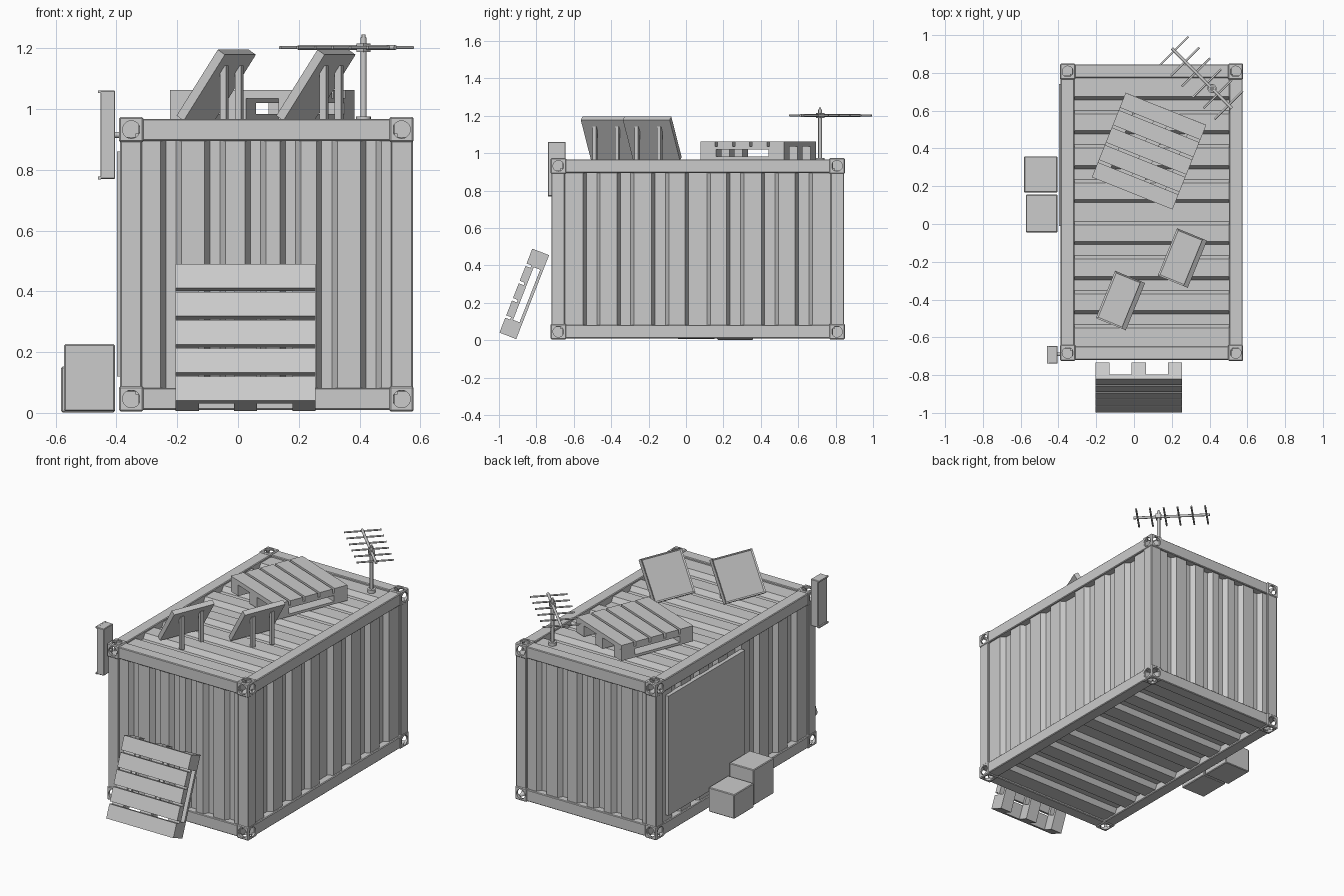
import bpy, bmesh, math
from mathutils import Matrix, Vector

old = bpy.data.objects.get("Cube")
if old:
    bpy.data.objects.remove(old, do_unlink=True)

grey = bpy.data.materials.new("plain grey")
grey.use_nodes = True
grey.diffuse_color = (0.6, 0.6, 0.6, 1)
grey.node_tree.nodes["Principled BSDF"].inputs["Base Color"].default_value = (0.6, 0.6, 0.6, 1)


def link(name, mesh, matrix=None):
    ob = bpy.data.objects.new(name, mesh)
    bpy.context.scene.collection.objects.link(ob)
    if not mesh.materials:
        mesh.materials.append(grey)
    if matrix is not None:
        ob.matrix_world = matrix
    return ob


def to_mesh(name, bm, matrix=None):
    mesh = bpy.data.meshes.new(name)
    bm.to_mesh(mesh)
    bm.free()
    return link(name, mesh, matrix)


def add_box(bm, lo, hi):
    lo, hi = Vector(lo), Vector(hi)
    size = Matrix.Diagonal((*(hi - lo), 1))
    bmesh.ops.create_cube(bm, size=1, matrix=Matrix.Translation((lo + hi) / 2) @ size)


def box(name, lo, hi, matrix=None, bevel=0.0):
    bm = bmesh.new()
    add_box(bm, lo, hi)
    ob = to_mesh(name, bm, matrix)
    if bevel:
        mod = ob.modifiers.new("Bevel", 'BEVEL')
        mod.width, mod.segments = bevel, 1
    return ob


def rod(name, start, end, radius, sides=12):
    start, end = Vector(start), Vector(end)
    axis = end - start
    bm = bmesh.new()
    bmesh.ops.create_cone(bm, cap_ends=True, segments=sides, radius1=radius,
                          radius2=radius, depth=axis.length)
    turn = axis.to_track_quat('Z', 'Y').to_matrix().to_4x4()
    ob = to_mesh(name, bm, Matrix.Translation((start + end) / 2) @ turn)
    for face in ob.data.polygons:
        face.use_smooth = len(face.vertices) == 4
    return ob


# Container extents
X0, X1, Y0, Y1, Z0, Z1 = -0.388, 0.575, -0.72, 0.845, 0.01, 0.967
CX, CY = (X0 + X1) / 2, (Y0 + Y1) / 2
RAIL, CAST = 0.072, 0.06

# Frame: posts and rails that run between the corner blocks
for side, xa, xb in (("right", X0, X0 + RAIL), ("left", X1 - RAIL, X1)):
    for end, ya, yb in (("front", Y0, Y0 + RAIL), ("back", Y1 - RAIL, Y1)):
        box(f"{end}_{side}_post", (xa, ya, Z0 + CAST), (xb, yb, Z1 - CAST), bevel=0.004)
    for level, za, zb in (("bottom", Z0, Z0 + RAIL), ("top", Z1 - RAIL, Z1)):
        box(f"{level}_{side}_rail", (xa, Y0 + CAST, za), (xb, Y1 - CAST, zb), bevel=0.004)
for end, ya, yb in (("front", Y0, Y0 + RAIL), ("back", Y1 - RAIL, Y1)):
    for level, za, zb in (("bottom", Z0, Z0 + RAIL), ("top", Z1 - RAIL, Z1)):
        box(f"{level}_{end}_rail", (X0 + CAST, ya, za), (X1 - CAST, yb, zb), bevel=0.004)

# Corner blocks with round holes on every axis
block = box("corner_block_base", (-0.04, -0.0425, -0.0415), (0.04, 0.0425, 0.0415), bevel=0.005)
cutters = []
for axis in (Vector((1, 0, 0)), Vector((0, 1, 0)), Vector((0, 0, 1))):
    cutter = rod("hole_cutter", -axis * 0.1, axis * 0.1, 0.029, 20)
    cutter.hide_render = True
    cutters.append(cutter)
    mod = block.modifiers.new("Hole", 'BOOLEAN')
    mod.operation, mod.solver, mod.object = 'DIFFERENCE', 'EXACT', cutter
bpy.context.view_layer.update()
block_mesh = bpy.data.meshes.new_from_object(block.evaluated_get(bpy.context.evaluated_depsgraph_get()))
for helper in cutters + [block]:
    bpy.data.objects.remove(helper, do_unlink=True)
for x in (X0 + 0.037, X1 - 0.037):
    for y in (Y0 + 0.038, Y1 - 0.038):
        for z in (0.046, 0.932):
            link("corner_block", block_mesh, Matrix.Translation((x, y, z)))


# Corrugated sheets: each slope switches between the outer and inner level
def sheet(name, slopes, half, place, depth=0.03, run=0.009):
    profile, level = [(-half, 0)], 0
    for s in slopes:
        profile.append((s - run, level))
        level = depth - level
        profile.append((s + run, level))
    profile.append((half, level))
    bm = bmesh.new()
    rows = [[bm.verts.new(place(u, d, v)) for v in (0, 1)] for u, d in profile]
    for a, b in zip(rows, rows[1:]):
        bm.faces.new((a[0], b[0], b[1], a[1]))
    return to_mesh(name, bm)


half_slopes = (0.059, 0.163, 0.238, 0.349, 0.423, 0.53, 0.604)
long_slopes = [-s for s in reversed(half_slopes)] + list(half_slopes)
end_slopes = [s + w for s in (-0.34, -0.195, -0.062, 0.053, 0.173, 0.318) for w in (0, 0.052)]
IN = 0.012
WALL_Z, WALL_H = 0.06, 0.86
ROOF_X, ROOF_W = X0 + 0.05, X1 - X0 - 0.1
L, W = (Y1 - Y0) / 2 - 0.05, (X1 - X0) / 2 - 0.05

sheet("left_wall", long_slopes, L, lambda u, d, v: (X1 - IN - d, CY + u, WALL_Z + v * WALL_H))
sheet("right_wall", long_slopes, L, lambda u, d, v: (X0 + IN + d, CY - u, WALL_Z + v * WALL_H))
sheet("front_wall", end_slopes, W, lambda u, d, v: (CX + u, Y0 + IN + d, WALL_Z + v * WALL_H))
sheet("back_wall", end_slopes, W, lambda u, d, v: (CX - u, Y1 - IN - d, WALL_Z + v * WALL_H))
sheet("roof", long_slopes, L, lambda u, d, v: (ROOF_X + (1 - v) * ROOF_W, CY + u, Z1 - IN - d))
sheet("floor", long_slopes, L, lambda u, d, v: (ROOF_X + v * ROOF_W, CY + u, Z0 + IN + d))

# Flat door panel, crates and wall unit on the right side
box("door_panel", (-0.398, -0.01, 0.12), (-0.37, 0.74, 0.86))
box("tall_crate", (-0.572, -0.045, 0.006), (-0.405, 0.155, 0.226), bevel=0.004)
box("low_crate", (-0.582, 0.167, 0.002), (-0.405, 0.358, 0.152), bevel=0.004)
box("wall_unit", (-0.453, -0.738, 0.77), (-0.404, -0.645, 1.06), bevel=0.003)
for z in (0.768, 1.052):
    box("wall_unit_lip", (-0.461, -0.738, z), (-0.45, -0.645, z + 0.009))
rod("wall_unit_bracket", (-0.41, -0.69, 0.915), (-0.38, -0.69, 0.915), 0.01)


# Pallets: planks on stringers, end blocks and runners
def pallet(name, matrix):
    bm = bmesh.new()
    width, length, plank, pitch = 0.23, 0.482, 0.085, 0.0992
    for i in range(5):
        add_box(bm, (-width, i * pitch, 0.068), (width, i * pitch + plank, 0.096))
    for x in (-width, -0.038, width - 0.076):
        add_box(bm, (x, 0, 0.053), (x + 0.076, length, 0.068))
        add_box(bm, (x, 0, 0), (x + 0.076, length, 0.016))
        for y in (0, length - 0.09):
            add_box(bm, (x, y, 0.016), (x + 0.076, y + 0.09, 0.053))
    to_mesh(name, bm, matrix)


pallet("leaning_pallet", Matrix.Translation((0.025, -0.908, 0.006))
       @ Matrix.Rotation(math.radians(68.6), 4, 'X'))
pallet("roof_pallet", Matrix.Translation((0.08, 0.386, 0.967))
       @ Matrix.Rotation(math.radians(-21.8), 4, 'Z') @ Matrix.Translation((0, -0.241, 0)))

# Tilted panels with a raised rim and two props each
TILT = math.radians(56)
for x, y in ((-0.151, -0.373), (0.177, -0.148)):
    base = Matrix.Translation((x, y, 0.978)) @ Matrix.Rotation(math.radians(-22.2), 4, 'Z')
    bm = bmesh.new()
    add_box(bm, (0, -0.135, -0.03), (0.262, 0.135, 0))
    top = max(bm.faces, key=lambda f: f.calc_center_median().z)
    bmesh.ops.inset_region(bm, faces=[top], thickness=0.012)
    bmesh.ops.translate(bm, verts=top.verts, vec=(0, 0, -0.006))
    to_mesh("tilted_panel", bm, base @ Matrix.Rotation(-TILT, 4, 'Y'))
    for s in (-0.065, 0.065):
        box("panel_prop", (0.13, s - 0.011, -0.04), (0.152, s + 0.011, 0.165), base)

# Aerial: mast, boom and six cross rods
mast = Vector((0.413, 0.717, 0))
UP = Vector((0, 0, 1))
along, across = Vector((1, -1, 0)), Vector((1, 1, 0))
BOOM = 1.202
rod("aerial_foot", mast + UP * 0.95, mast + UP * 0.975, 0.024, 16)
rod("aerial_mast", mast + UP * 0.95, mast + UP * 1.235, 0.01)
rod("aerial_tip", mast + UP * 1.235, mast + UP * 1.245, 0.006)
box("aerial_clamp", (-0.016, -0.016, -0.014), (0.016, 0.016, 0.014),
    Matrix.Translation(mast + UP * BOOM) @ Matrix.Rotation(math.radians(45), 4, 'Z'))
rod("aerial_boom", mast - along * 0.213 + UP * BOOM, mast + along * 0.105 + UP * BOOM, 0.008)
for i in range(6):
    mid = mast + along * (-0.2 + i * 0.0575) + UP * BOOM
    rod("aerial_rod", mid - across * 0.075, mid + across * 0.075, 0.0055, 8)
